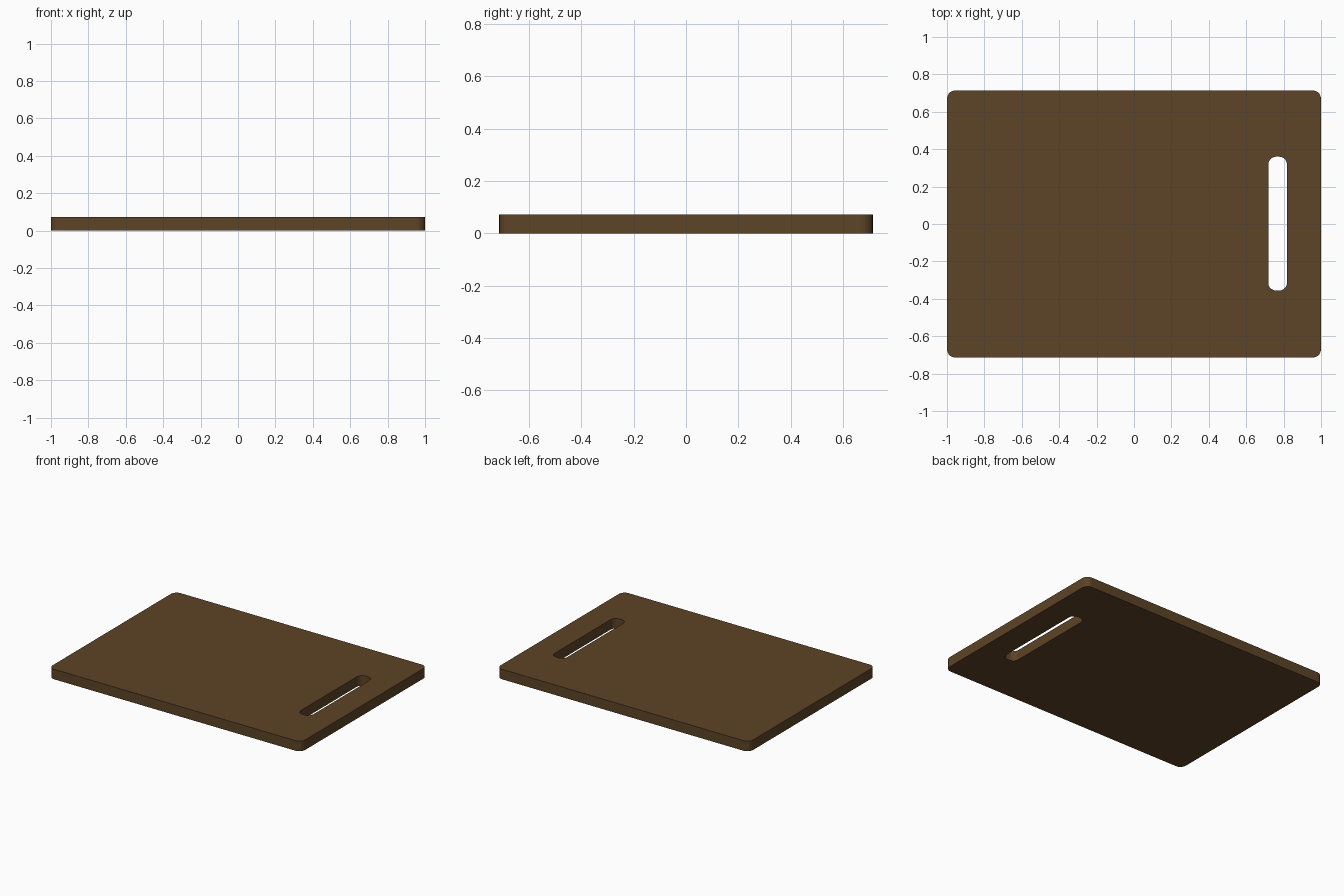
import bpy, bmesh, math
from mathutils import Vector

if "Cube" in bpy.data.objects:
    bpy.data.objects.remove(bpy.data.objects["Cube"])

THICK = 0.072


def rounded_loop(bm, cx, cy, hx, hy, r, seg):
    """Closed edge loop of a rounded rectangle at z = 0."""
    verts = []
    for i, (sx, sy) in enumerate(((1, 1), (-1, 1), (-1, -1), (1, -1))):
        for k in range(seg + 1):
            a = math.pi / 2 * (i + k / seg)
            verts.append(bm.verts.new((cx + sx * (hx - r) + r * math.cos(a),
                                       cy + sy * (hy - r) + r * math.sin(a), 0)))
    return [bm.edges.new((v, verts[(i + 1) % len(verts)])) for i, v in enumerate(verts)]


bm = bmesh.new()
# board outline and handle slot
edges = rounded_loop(bm, 0, 0, 1.0, 0.714, 0.045, 5)
edges += rounded_loop(bm, 0.768, 0.002, 0.05, 0.358, 0.042, 5)
bmesh.ops.triangle_fill(bm, use_beauty=True, use_dissolve=False, edges=edges, normal=Vector((0, 0, 1)))
# thickness
ext = bmesh.ops.extrude_face_region(bm, geom=bm.faces[:], use_keep_orig=True)
top = [g for g in ext["geom"] if isinstance(g, bmesh.types.BMVert)]
bmesh.ops.translate(bm, verts=top, vec=(0, 0, THICK))
bmesh.ops.recalc_face_normals(bm, faces=bm.faces[:])

mesh = bpy.data.meshes.new("cutting_board")
bm.to_mesh(mesh)
bm.free()
board = bpy.data.objects.new("cutting_board", mesh)
bpy.context.collection.objects.link(board)

# brown wood
wood = bpy.data.materials.new("wood")
wood.diffuse_color = (0.11, 0.056, 0.02, 1)
wood.use_nodes = True
wood.node_tree.nodes["Principled BSDF"].inputs["Base Color"].default_value = wood.diffuse_color
mesh.materials.append(wood)
